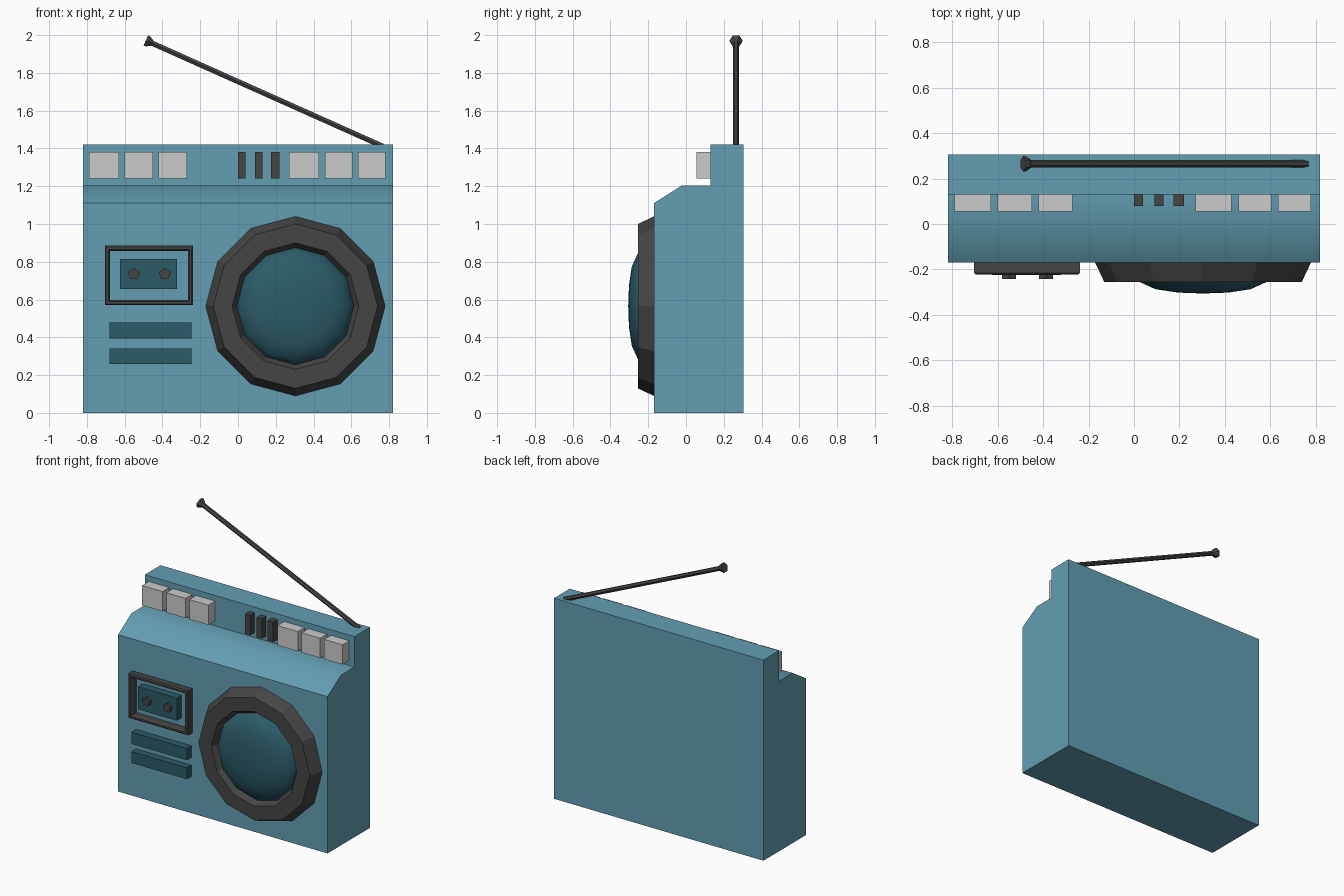
import bpy, bmesh, math
from mathutils import Vector

if "Cube" in bpy.data.objects:
    bpy.data.objects.remove(bpy.data.objects["Cube"])


def material(name, color):
    m = bpy.data.materials.new(name)
    m.diffuse_color = (*color, 1)
    m.use_nodes = True
    m.node_tree.nodes["Principled BSDF"].inputs["Base Color"].default_value = m.diffuse_color
    return m


TEAL = material("teal", (0.125, 0.345, 0.45))
DEEP = material("deep_teal", (0.024, 0.105, 0.14))
DARK = material("charcoal", (0.06, 0.06, 0.06))
FRONT = -0.17


def finish(name, bm, mat=None, smooth=None):
    bmesh.ops.recalc_face_normals(bm, faces=bm.faces)
    me = bpy.data.meshes.new(name)
    bm.to_mesh(me)
    bm.free()
    ob = bpy.data.objects.new(name, me)
    bpy.context.collection.objects.link(ob)
    if mat:
        me.materials.append(mat)
    if smooth:
        bpy.ops.object.select_all(action='DESELECT')
        ob.select_set(True)
        bpy.context.view_layer.objects.active = ob
        bpy.ops.object.shade_smooth_by_angle(angle=math.radians(smooth))
    return ob


def box(name, x, y, z, mat=None):
    """Box from (min, max) ranges."""
    bm = bmesh.new()
    bmesh.ops.create_cube(bm, size=1)
    for v in bm.verts:
        v.co = [sum(r) / 2 + c * (r[1] - r[0]) for r, c in zip((x, y, z), v.co)]
    return finish(name, bm, mat)


def lathe(name, profile, sides, origin, direction, mat, closed=False, smooth=None, turn=0.0):
    """Turn (radius, distance) points around an axis; open ends are capped."""
    bm = bmesh.new()
    rings = [[bm.verts.new((r * math.cos(a), r * math.sin(a), d))
              for a in (turn + math.tau * i / sides for i in range(sides))] for r, d in profile]
    pairs = list(zip(rings, rings[1:]))
    if closed:
        pairs.append((rings[-1], rings[0]))
    else:
        bm.faces.new(rings[0])
        bm.faces.new(rings[-1])
    for a, b in pairs:
        for i in range(sides):
            j = (i + 1) % sides
            bm.faces.new((a[i], a[j], b[j], b[i]))
    bmesh.ops.remove_doubles(bm, verts=bm.verts, dist=1e-5)
    ob = finish(name, bm, mat, smooth)
    ob.location = origin
    ob.rotation_mode = 'QUATERNION'
    ob.rotation_quaternion = Vector((0, 0, 1)).rotation_difference(Vector(direction))
    return ob


# Case: side profile extruded across the width
bm = bmesh.new()
side = [(FRONT, 0), (0.305, 0), (0.305, 1.42), (0.13, 1.42), (0.13, 1.205), (-0.02, 1.205), (FRONT, 1.11)]
face = bm.faces.new([bm.verts.new((-0.82, y, z)) for y, z in side])
ext = bmesh.ops.extrude_face_region(bm, geom=[face])
new = [g for g in ext["geom"] if isinstance(g, bmesh.types.BMVert)]
bmesh.ops.translate(bm, verts=new, vec=(1.64, 0, 0))
if not any(f.normal.x < -0.9 or f.calc_center_median().x < -0.8 for f in bm.faces):
    bmesh.ops.holes_fill(bm, edges=[e for e in bm.edges if e.is_boundary])
finish("case", bm, TEAL, smooth=35)

# Top row of push buttons and slim switches
for i, x in enumerate([(-0.79, -0.63), (-0.60, -0.45), (-0.42, -0.27),
                       (0.27, 0.43), (0.46, 0.605), (0.635, 0.78)]):
    box(f"push_button_{i + 1}", x, (0.055, 0.135), (1.24, 1.38))
for i, x in enumerate([(0.0, 0.04), (0.09, 0.13), (0.175, 0.22)]):
    box(f"slim_switch_{i + 1}", x, (0.08, 0.135), (1.24, 1.38), DARK)

# Speaker ring and domed cone
centre = (0.304, FRONT, 0.565)
lathe("speaker_ring", [(0.475, 0), (0.435, 0.085), (0.335, 0.085), (0.305, 0.04), (0.305, 0)],
      12, centre, (0, -1, 0), DARK, closed=True)
lathe("speaker_dome", [(0.32, 0), (0.312, 0.045), (0.28, 0.085), (0.21, 0.117), (0.11, 0.132), (0, 0.136)],
      12, centre, (0, -1, 0), DEEP, smooth=50)

# Cassette window frame: rectangular loops bridged into a bevelled border
bm = bmesh.new()
loops = []
for inset, y in [(0, FRONT), (0, -0.215), (0.007, -0.222), (0.02, -0.222), (0.028, -0.21), (0.028, FRONT)]:
    x0, x1, z0, z1 = -0.705 + inset, -0.238 - inset, 0.57 + inset, 0.885 - inset
    loops.append([bm.verts.new((x, y, z)) for x, z in ((x0, z0), (x1, z0), (x1, z1), (x0, z1))])
for a, b in zip(loops, loops[1:] + loops[:1]):
    for i in range(4):
        j = (i + 1) % 4
        bm.faces.new((a[i], a[j], b[j], b[i]))
finish("cassette_frame", bm, DARK)

# Cassette with two reel hubs
box("cassette", (-0.625, -0.322), (-0.225, FRONT), (0.655, 0.815), DEEP)
for i, x in enumerate((-0.55, -0.387)):
    lathe(f"reel_hub_{i + 1}", [(0.033, 0), (0.033, 0.073)], 5, (x, FRONT, 0.735), (0, -1, 0),
          DARK, turn=math.pi / 2)

# Slots under the cassette
for i, z in enumerate([(0.395, 0.478), (0.26, 0.34)]):
    box(f"front_bar_{i + 1}", (-0.68, -0.245), (-0.222, FRONT), z, DEEP)

# Antenna with flared tip
start, end = Vector((0.765, 0.265, 1.412)), Vector((-0.488, 0.265, 1.972))
length = (end - start).length
lathe("antenna", [(0.016, 0), (0.016, length - 0.04), (0.034, length - 0.012), (0.034, length)],
      6, start, end - start, DARK, turn=math.pi / 6)
